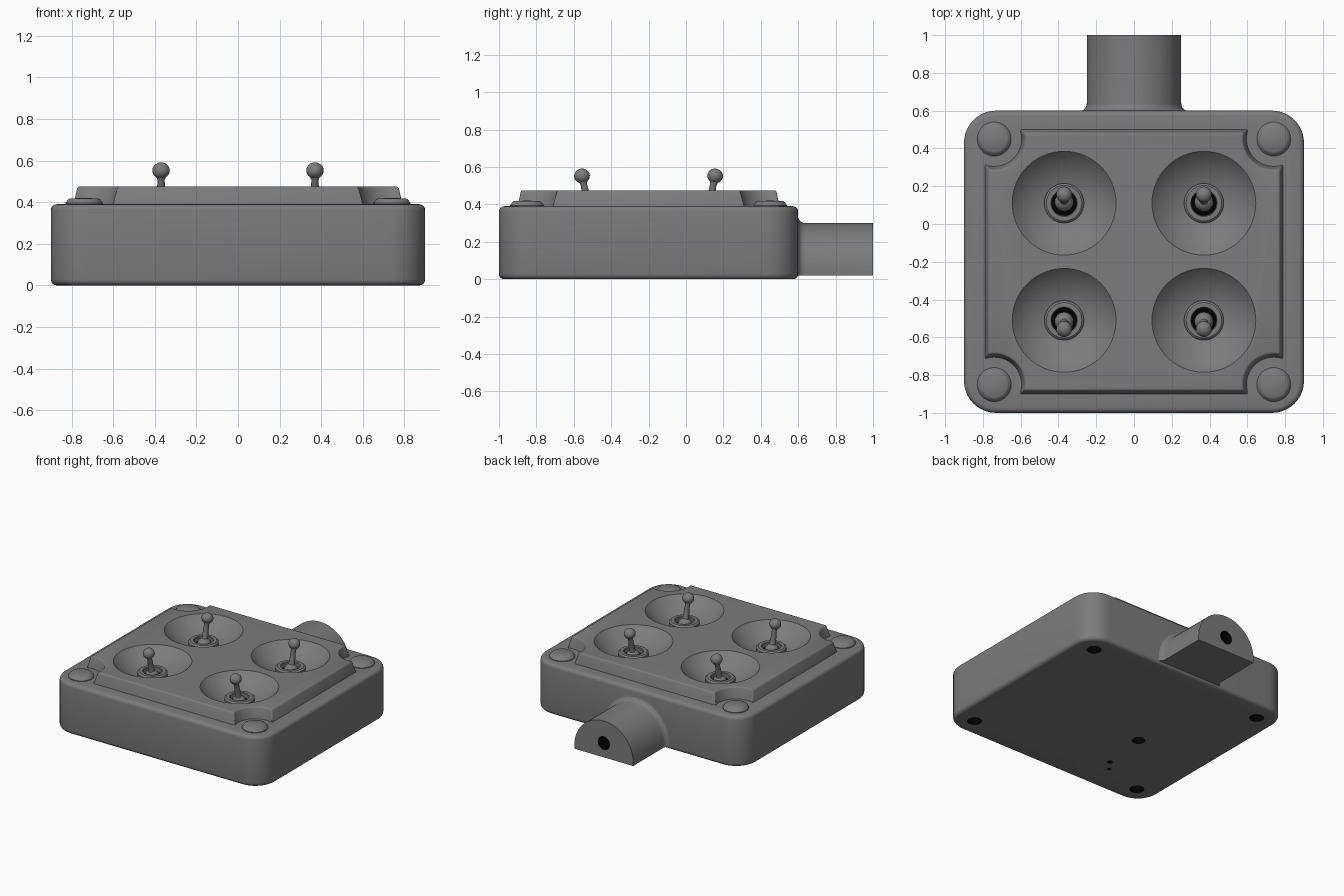
import bpy
import bmesh
from math import pi, sin, cos, atan2, sqrt, radians
from mathutils import Matrix, Vector

cube = bpy.data.objects.get("Cube")
if cube:
    bpy.data.objects.remove(cube)

MID_Y = -0.2   # centre of the housing along y
BOWL_X, BOWL_Y = 0.37, 0.31
SCREW_X, SCREW_Y = 0.74, 0.65


def material(name, value):
    m = bpy.data.materials.new(name)
    m.use_nodes = True
    colour = (value, value, value, 1)
    m.diffuse_color = colour
    m.node_tree.nodes["Principled BSDF"].inputs["Base Color"].default_value = colour
    return m


GREY = material("mid grey", 0.2)
BLACK = material("hole black", 0.0)


def make(name, bm, mats=(GREY,)):
    bmesh.ops.recalc_face_normals(bm, faces=bm.faces)
    mesh = bpy.data.meshes.new(name)
    bm.to_mesh(mesh)
    bm.free()
    for m in mats:
        mesh.materials.append(m)
    ob = bpy.data.objects.new(name, mesh)
    bpy.context.collection.objects.link(ob)
    return ob


def loft(name, rings):
    """Closed solid through rings of equal point count."""
    bm = bmesh.new()
    loops = [[bm.verts.new(p) for p in ring] for ring in rings]
    n = len(loops[0])
    for a, b in zip(loops, loops[1:]):
        for i in range(n):
            j = (i + 1) % n
            bm.faces.new((a[i], a[j], b[j], b[i]))
    bm.faces.new(loops[0])
    bm.faces.new(loops[-1])
    return make(name, bm)


def lathe(name, profile, location, mat=GREY, steps=40, tilt=0):
    """Spin a radius/height profile about z."""
    bm = bmesh.new()
    verts = [bm.verts.new((r, 0, z)) for r, z in profile]
    edges = [bm.edges.new(pair) for pair in zip(verts, verts[1:])]
    bmesh.ops.spin(bm, geom=verts + edges, cent=(0, 0, 0), axis=(0, 0, 1),
                   angle=2 * pi, steps=steps)
    bmesh.ops.remove_doubles(bm, verts=bm.verts, dist=0.0001)
    ob = make(name, bm, (mat,))
    ob.matrix_world = Matrix.Translation(location) @ Matrix.Rotation(tilt, 4, "X")
    return ob


def cylinder_cutter(name, radius, start, axis, depth):
    """Blind hole, open at start and running along axis."""
    bm = bmesh.new()
    direction = Vector(axis)
    turn = direction.to_track_quat("Z", "Y").to_matrix().to_4x4()
    place = Matrix.Translation(Vector(start) + direction * (depth / 2 - 0.02)) @ turn
    bmesh.ops.create_cone(bm, cap_ends=True, segments=24, radius1=radius,
                          radius2=radius, depth=depth, matrix=place)
    return make(name, bm, (BLACK,))


def modifier(ob, kind, **settings):
    mod = ob.modifiers.new(kind.title(), kind)
    for key, value in settings.items():
        setattr(mod, key, value)


def select(ob):
    bpy.ops.object.select_all(action="DESELECT")
    ob.select_set(True)
    bpy.context.view_layer.objects.active = ob


def smooth(ob):
    select(ob)
    bpy.ops.object.shade_smooth_by_angle(angle=radians(32))


def rounded_outline(hx, hy, r, z, n=10):
    pts = []
    for k, (sx, sy) in enumerate(((1, 1), (-1, 1), (-1, -1), (1, -1))):
        for i in range(n + 1):
            a = pi / 2 * (k + i / n)
            pts.append((sx * (hx - r) + r * cos(a), MID_Y + sy * (hy - r) + r * sin(a), z))
    return pts


def notched_outline(hx, hy, r, z, n=14):
    """Rectangle with a round bite around each corner screw."""
    a0 = atan2(-sqrt(r * r - (hx - SCREW_X) ** 2), hx - SCREW_X)
    a1 = atan2(hy - SCREW_Y, -sqrt(r * r - (hy - SCREW_Y) ** 2)) - 2 * pi
    arc = []
    for i in range(n + 1):
        a = a0 + (a1 - a0) * i / n
        arc.append((SCREW_X + r * cos(a), SCREW_Y + r * sin(a)))
    pts = []
    for sx, sy in ((1, 1), (-1, 1), (-1, -1), (1, -1)):
        run = arc if sx * sy > 0 else arc[::-1]
        pts += [(sx * x, MID_Y + sy * y, z) for x, y in run]
    return pts


def arch(offset, y, n=32):
    """Flat-bottomed arch section."""
    r = 0.25 + offset
    pts = [(r * cos(pi * i / n), y, 0.05 + r * sin(pi * i / n)) for i in range(n + 1)]
    return pts + [(-r, y, 0.02), (r, y, 0.02)]


# Housing and raised lid
housing = loft("housing", [rounded_outline(0.9, 0.8, 0.17, z) for z in (0, 0.39)])
modifier(housing, "BEVEL", width=0.028, segments=4, limit_method="ANGLE")
lid = loft("raised_lid", [notched_outline(0.79, 0.70, 0.145, 0.3),
                          notched_outline(0.79, 0.70, 0.145, 0.39),
                          notched_outline(0.772, 0.682, 0.163, 0.475)])
modifier(lid, "BEVEL", width=0.01, segments=3, limit_method="ANGLE")

# Cable boss with a fillet where it leaves the housing
fillet = 0.04
steps = [i / 6 * pi / 2 for i in range(7)]
rings = [arch(fillet, 0.5)]
rings += [arch(fillet * (1 - sin(a)), 0.598 + fillet * (1 - cos(a))) for a in steps]
rings.append(arch(0, 1.0))
boss = loft("cable_boss", rings)

# Cutters: bowls, screw holes, underside holes and the cable hole
cutters = []
depth, rim = 0.12, 0.275
ball = (rim * rim + depth * depth) / (2 * depth)
for sx in (-1, 1):
    for sy in (-1, 1):
        bm = bmesh.new()
        centre = (sx * BOWL_X, MID_Y + sy * BOWL_Y, 0.475 - depth + ball)
        bmesh.ops.create_uvsphere(bm, u_segments=64, v_segments=48, radius=ball,
                                  matrix=Matrix.Translation(centre))
        cutters.append(make("bowl_cutter", bm))
        cutters.append(cylinder_cutter("screw_hole_cutter", 0.05,
                       (sx * SCREW_X, MID_Y + sy * SCREW_Y, 0), (0, 0, 1), 0.12))
for x, y, r in ((-0.31, -0.32, 0.045), (-0.35, -0.68, 0.018), (-0.41, -0.76, 0.012)):
    cutters.append(cylinder_cutter("underside_hole_cutter", r, (x, y, 0), (0, 0, 1), 0.1))
cable_cutter = cylinder_cutter("cable_hole_cutter", 0.05, (0, 1, 0.13), (0, -1, 0), 0.2)

modifier(housing, "BOOLEAN", operation="UNION", object=lid, solver="EXACT")
for c in cutters:
    modifier(housing, "BOOLEAN", operation="DIFFERENCE", object=c, solver="EXACT",
             material_mode="TRANSFER")
modifier(boss, "BOOLEAN", operation="DIFFERENCE", object=cable_cutter, solver="EXACT",
         material_mode="TRANSFER")
for ob in (housing, boss):
    select(ob)
    bpy.ops.object.convert(target="MESH")
    smooth(ob)
for ob in cutters + [lid, cable_cutter]:
    bpy.data.objects.remove(ob)

# Corner screws and toggle switches
screw = [(0, 0.42), (0.068, 0.418), (0.077, 0.413), (0.09, 0.395), (0.09, 0.38), (0, 0.38)]
collar = [(0.066, 0.362), (0.066, 0.396), (0.07, 0.401), (0.094, 0.401),
          (0.105, 0.391), (0.105, 0.35)]
knob = [(0.042 * sin(a), 0.222 + 0.039 * cos(a))
        for a in [i * 0.82 * pi / 12 for i in range(13)]]
pivot = [(0.05 * cos(a), 0.05 * sin(a) + 0.03) for a in [1.1 - i * 0.22 for i in range(8)]]
lever = knob + [(0.017, 0.175)] + pivot + [(0, 0)]
for sx, side in ((-1, "right"), (1, "left")):
    for sy, end in ((-1, "front"), (1, "back")):
        tag = end + "_" + side
        x, y = sx * BOWL_X, MID_Y + sy * BOWL_Y
        parts = [
            lathe("screw_" + tag, screw, (sx * SCREW_X, MID_Y + sy * SCREW_Y, 0)),
            lathe("switch_collar_" + tag, collar, (x, y, 0)),
            lathe("switch_well_" + tag, [(0, 0.364), (0.067, 0.364)], (x, y, 0), BLACK),
            lathe("switch_lever_" + tag, lever, (x, y, 0.335), steps=24,
                  tilt=-sy * radians(12)),
        ]
        for part in parts:
            smooth(part)
